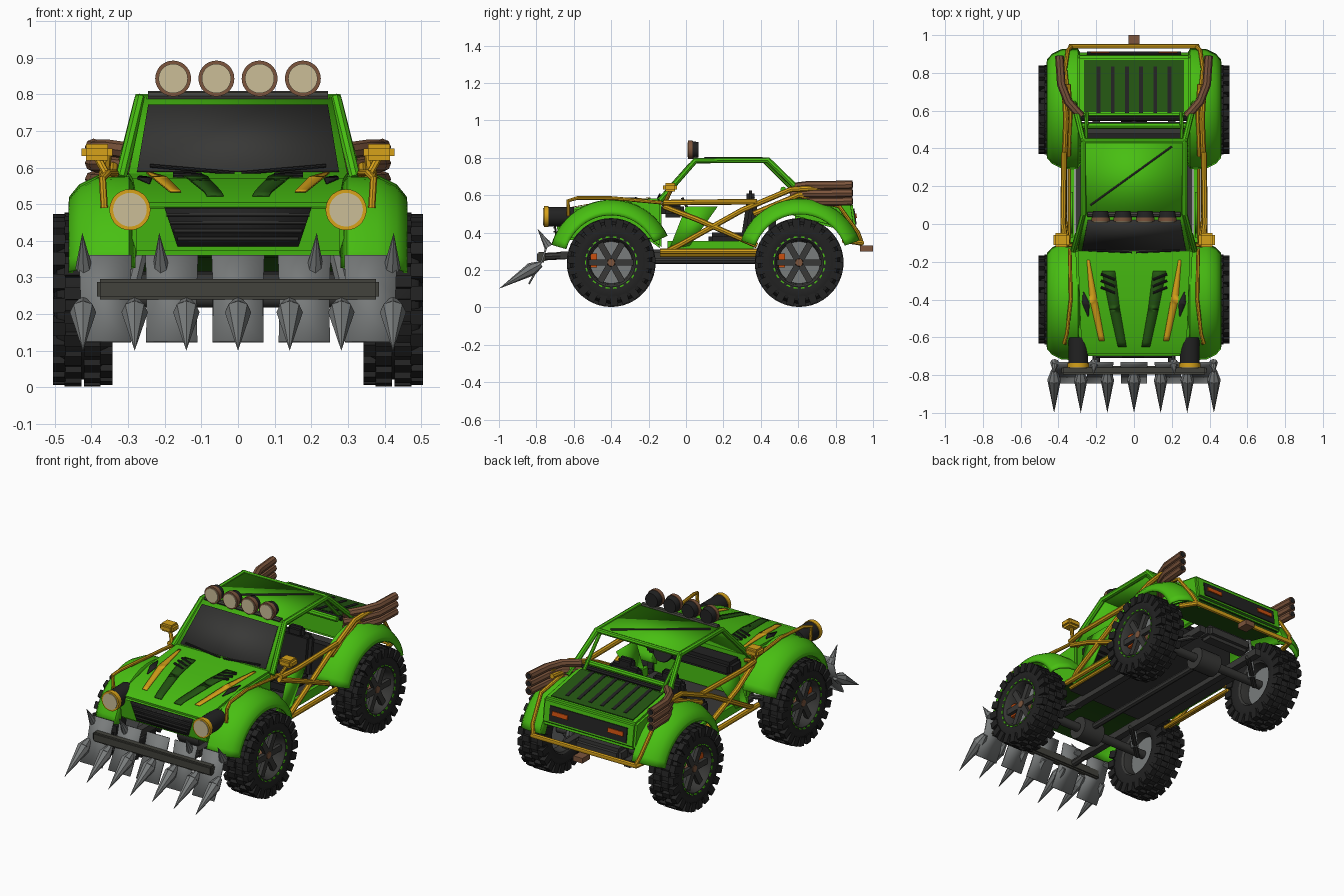
import bpy, bmesh, math
from mathutils import Matrix, Vector

if "Cube" in bpy.data.objects:
    bpy.data.objects.remove(bpy.data.objects["Cube"])


def mat(name, *rgb):
    m = bpy.data.materials.new(name)
    m.use_nodes = True
    m.diffuse_color = (*rgb, 1)
    m.node_tree.nodes["Principled BSDF"].inputs["Base Color"].default_value = (*rgb, 1)
    return m


green = mat("leaf green", .065, .52, .006)
moss = mat("dark green", .017, .09, .006)
yellow = mat("amber yellow", .68, .36, .01)
black = mat("rubber black", .016, .016, .016)
dark = mat("charcoal", .04, .04, .038)
gun = mat("gunmetal", .055, .055, .045)
steel = mat("steel", .19, .2, .2)
brown = mat("rust brown", .2, .09, .045)
lens = mat("lamp beige", .6, .51, .31)
orange = mat("signal orange", .6, .08, .005)


def finish(name, me, *mats):
    ob = bpy.data.objects.new(name, me)
    bpy.context.collection.objects.link(ob)
    for m in mats:
        me.materials.append(m)
    me.shade_smooth()
    me.set_sharp_from_angle(angle=math.radians(38))
    return ob


def build(name, bm, *mats):
    bmesh.ops.recalc_face_normals(bm, faces=bm.faces[:])
    me = bpy.data.meshes.new(name)
    bm.to_mesh(me)
    bm.free()
    return finish(name, me, *mats)


def add_box(bm, matrix, size):
    bmesh.ops.create_cube(bm, size=1, matrix=matrix @ Matrix.Diagonal((*size, 1)))


def box(name, at, size, m, tilt=0, bevel=0):
    bm = bmesh.new()
    add_box(bm, Matrix.Translation(at) @ Matrix.Rotation(tilt, 4, 'X'), size)
    if bevel:
        bmesh.ops.bevel(bm, geom=bm.edges[:], offset=bevel, segments=2, affect='EDGES')
    return build(name, bm, m)


def cyl(name, a, b, r1, m, r2=None, n=20):
    a, b = Vector(a), Vector(b)
    turn = (b - a).to_track_quat('Z', 'Y').to_matrix().to_4x4()
    bm = bmesh.new()
    bmesh.ops.create_cone(bm, cap_ends=True, segments=n, radius1=r1, radius2=r1 if r2 is None else r2,
                          depth=(b - a).length, matrix=Matrix.Translation((a + b) / 2) @ turn)
    return build(name, bm, m)


def tube(name, pts, r, m):
    cu = bpy.data.curves.new(name, 'CURVE')
    cu.dimensions, cu.bevel_depth, cu.bevel_resolution, cu.use_fill_caps = '3D', r, 2, True
    sp = cu.splines.new('POLY')
    sp.points.add(len(pts) - 1)
    for p, co in zip(sp.points, pts):
        p.co = (*co, 1)
    tmp = bpy.data.objects.new(name, cu)
    bpy.context.collection.objects.link(tmp)
    me = bpy.data.meshes.new_from_object(tmp.evaluated_get(bpy.context.evaluated_depsgraph_get()))
    bpy.data.objects.remove(tmp)
    me.materials.clear()
    return finish(name, me, m)


def grid(name, rows, m, thick, loop=False):
    bm = bmesh.new()
    vs = [[bm.verts.new(p) for p in row] for row in rows]
    for a, b in zip(vs, vs[1:] + (vs[:1] if loop else [])):
        for i in range(len(a) - 1):
            bm.faces.new((a[i], a[i + 1], b[i + 1], b[i]))
    ob = build(name, bm, m)
    if thick:
        mod = ob.modifiers.new("thickness", 'SOLIDIFY')
        mod.thickness, mod.offset = thick, 0
    return ob


def lathe(name, profile, m, n=40):
    rows = [[(x, r * math.cos(t * math.tau / n), r * math.sin(t * math.tau / n)) for x, r in profile]
            for t in range(n)]
    return grid(name, rows, m, 0, True)


def prism(name, profile, half, m, under, taper=0):
    bm = bmesh.new()
    f = bm.faces.new([bm.verts.new((-half, y, z)) for y, z in profile])
    out = bmesh.ops.extrude_face_region(bm, geom=[f])
    bmesh.ops.translate(bm, vec=(2 * half, 0, 0), verts=[v for v in out["geom"] if isinstance(v, bmesh.types.BMVert)])
    for v in bm.verts:
        v.co.x *= 1 + taper * v.co.y
    bmesh.ops.recalc_face_normals(bm, faces=bm.faces[:])
    bmesh.ops.bevel(bm, geom=[e for e in bm.edges if e.calc_face_angle(0) > .6],
                    offset=.012, segments=2, affect='EDGES')
    for f in bm.faces:
        f.material_index = int(f.normal.z < -.5)
    return build(name, bm, m, under)


def mirrored(pts, s):
    return [(s * x, y, z) for x, y, z in pts]


# Hood and nose
HOOD = [(-.7, .5), (-.62, .53), (-.4, .57), (-.13, .585)]
prism("hood_body", HOOD + [(-.13, .31), (-.2, .36), (-.68, .36)], .315, green, moss, .12)


def hood_z(y):
    for (a, za), (b, zb) in zip(HOOD, HOOD[1:]):
        if y <= b:
            return za + (zb - za) * (y - a) / (b - a)
    return HOOD[-1][1]


def stripe(name, rows, m, s):
    pts = []
    for a, b in zip(rows, rows[1:]):
        for k in range(9):
            y, x1, x2 = (p + (q - p) * k / 8 for p, q in zip(a, b))
            pts.append([(s * x, y, hood_z(y) + .004) for x in (x1, x2)])
    grid(name, pts, m, .004)


for s in (-1, 1):
    stripe("hood_yellow_stripe", [(-.19, .235, .25), (-.4, .195, .235), (-.62, .155, .185)], yellow, s)
    stripe("hood_dark_stripe", [(-.25, .1, .17), (-.45, .075, .13), (-.65, .04, .085)], moss, s)
    stripe("hood_black_patch", [(-.36, .265, .27), (-.42, .235, .275), (-.49, .24, .245)], black, s)
    for i in range(3):
        y = -.28 - .035 * i
        tube("hood_louvre", [(s * .1, y - .015, hood_z(y) + .003), (s * .175, y + .015, hood_z(y) + .006)], .007, black)

# Grille and headlights
grid("grille", [[(-.2, -.704, .49), (.2, -.704, .49)], [(-.165, -.695, .385), (.165, -.695, .385)]], black, .009)
for i in range(4):
    z = .405 + .022 * i
    tube("grille_slat", [(-.165 - .01 * i, -.704, z), (.165 + .01 * i, -.704, z)], .005, dark)
for s in (-1, 1):
    x, z = s * .295, .485
    cyl("headlight_housing", (x, -.6, z), (x, -.745, z), .052, black, n=28)
    cyl("headlight_rim", (x, -.735, z), (x, -.76, z), .056, yellow, n=28)
    cyl("headlight_lens", (x, -.755, z), (x, -.764, z), .046, lens, n=28)

# Windshield, roof and roll cage
grid("windshield_frame", [[(-.3, -.14, .575), (.3, -.14, .575)], [(-.255, .05, .79), (.255, .05, .79)]], green, .012)
grid("windshield_glass", [[(-.275, -.139, .59), (.275, -.139, .59)], [(-.245, .02, .77), (.245, .02, .77)]], dark, .008)
grid("roof_panel", [[(-.25, .04, .787), (.25, .04, .787)], [(-.26, .44, .787), (.26, .44, .787)]], green, .014)
tube("roof_diagonal_rod", [(-.23, .1, .798), (.2, .41, .798)], .005, dark)
tube("roof_front_bar", [(-.245, .05, .795), (.245, .05, .795)], .014, gun)
for z, y, m, r in ((.787, .44, green, .014), (.63, .52, green, .016), (.62, .56, black, .014)):
    tube("rear_cross_bar", [(-.28, y, z), (.28, y, z)], r, m)
for s in (-1, 1):
    tube("cage_rail", mirrored([(.32, -.14, .57), (.268, .05, .785), (.268, .44, .787), (.305, .59, .64), (.32, .64, .59)], s), .016, green)
    tube("cage_brace", mirrored([(.255, .42, .78), (.25, .6, .6)], s), .01, green)
    tube("wiper", mirrored([(.01, -.15, .585), (.24, -.14, .605)], s), .005, black)
    # Mirrors
    box("mirror", (s * .385, -.085, .642), (.085, .075, .045), yellow, bevel=.012)
    tube("mirror_stalk", mirrored([(.385, -.08, .63), (.35, -.11, .565), (.3, -.12, .55)], s), .011, yellow)

# Roof lamps
for x in (-.177, -.059, .059, .177):
    cyl("roof_lamp_body", (x, .068, .843), (x, .03, .843), .04, black, .047, 28)
    cyl("roof_lamp_rim", (x, .035, .843), (x, .012, .843), .049, brown, n=28)
    cyl("roof_lamp_lens", (x, .02, .843), (x, .007, .843), .04, lens, n=28)
    tube("roof_lamp_foot", [(x, .05, .81), (x, .05, .79)], .01, black)

# Rear deck and tail
prism("rear_deck", [(.57, .62), (.89, .56), (.91, .42), (.89, .4), (.57, .48)], .3, green, moss)
slope = math.atan2(-.06, .32)
box("deck_inset", (0, .73, .592), (.53, .28, .006), moss, slope)
for i in range(6):
    box("deck_slot", (.075 * (i - 2.5), .71, .598), (.02, .25, .008), black, slope)
box("tail_inset", (0, .902, .485), (.5, .009, .085), black, .14)
for s in (-1, 1):
    box("tail_lamp", (s * .18, .908, .49), (.1, .009, .025), orange, .14)

# Arched fenders
SECTION = [(.285, .3), (.3, .328), (.38, .325), (.43, .3), (.455, .27), (.457, .25)]
for s in (-1, 1):
    for end, cy, first, last, grow in (("front", -.4, 25, 164, 1), ("rear", .61, 20, 160, 1.02)):
        arc = [math.radians(first + (last - first) * i / 20) for i in range(21)]
        grid(end + "_fender", [[(s * x, cy + r * grow * math.cos(a), .243 + r * grow * math.sin(a)) for x, r in SECTION]
                               for a in arc], green, .012)

# Side frame, exhausts and doors
for s in (-1, 1):
    for pts in ([(.36, -.12, .56), (.375, .0, .562), (.37, .38, .565)],
                [(.36, -.1, .3), (.375, -.04, .33), (.37, .3, .52), (.36, .56, .63), (.37, .72, .64)],
                [(.35, -.12, .54), (.375, .06, .47), (.37, .38, .33)],
                [(.37, -.14, .3), (.37, .38, .3)],
                [(.35, .36, .5), (.34, .6, .6), (.35, .74, .61)]):
        tube("side_tube", mirrored(pts, s), .015, yellow)
    tube("lower_tube", mirrored([(.34, -.14, .28), (.34, .4, .28)], s), .011, yellow)
    tube("fender_tube", mirrored([(.365, -.63, .49), (.37, -.63, .57), (.355, -.58, .585), (.335, -.4, .585), (.34, -.13, .56)], s), .01, yellow)
    grid("door_panel", [mirrored([(.33, -.09, .31), (.33, .02, .33)], s), mirrored([(.33, 0, .54), (.33, .17, .54)], s)], green, .012)
    box("sill", (s * .325, .13, .33), (.02, .46, .05), green)
    for i in range(3):
        z = .565 + .044 * i
        tube("exhaust_pipe", mirrored([(.28, .57, z - .01), (.35, .65, z), (.385, .74, z), (.395, .89, z + .003)], s), .023, brown)
        cyl("exhaust_bore", (s * .395, .885, z + .003), (s * .395, .893, z + .003), .015, black)
    tube("rear_stay", mirrored([(.34, .6, .6), (.365, .82, .54), (.35, .92, .4), (.33, .94, .345)], s), .011, yellow)
tube("rear_bumper", [(-.37, .84, .36), (-.335, .94, .345), (.335, .94, .345), (.37, .84, .36)], .015, yellow)
box("tow_hitch", (0, .965, .315), (.06, .07, .03), brown)

# Cabin
box("floor_pan", (0, .18, .3), (.62, .72, .02), dark)
box("dashboard", (0, -.07, .52), (.56, .12, .08), black, bevel=.02)
box("rear_bulkhead", (0, .46, .4), (.58, .04, .2), black)
for s in (-1, 1):
    box("seat_cushion", (s * .14, .22, .36), (.2, .2, .08), black, bevel=.02)
    box("seat_back", (s * .14, .34, .47), (.2, .06, .24), black, -.15, .02)
    box("headrest", (s * .14, .345, .595), (.1, .045, .06), black, bevel=.015)
cyl("steering_wheel", (.14, .0, .53), (.14, .012, .536), .06, black)

# Chassis and suspension
for s in (-1, 1):
    box("chassis_rail", (s * .2, .08, .28), (.04, 1.5, .04), dark)
    for y in (-.4, .605):
        tube("shock_absorber", mirrored([(.3, y + .05, .23), (.25, y + .07, .44)], s), .022, steel)
        tube("control_arm", mirrored([(.36, y, .22), (.18, y + .16, .27)], s), .014, dark)
for y in (-.4, .605):
    cyl("axle", (-.4, y, .243), (.4, y, .243), .025, dark)
    cyl("differential", (-.07, y, .243), (.07, y, .243), .065, dark)
tube("drive_shaft", [(0, -.4, .25), (0, .6, .25)], .018, dark)
box("muffler", (0, .78, .3), (.3, .1, .08), dark, bevel=.02)

# Spiked plow
for i in range(5):
    x = .181 * (i - 2)
    grid("plow_plate", [[(x - .072, -.735, .36), (x + .072, -.735, .36)],
                        [(x - .068, -.77, .25), (x + .068, -.77, .25)],
                        [(x - .07, -.84, .125), (x + .07, -.84, .125)]], steel, .01)
box("plow_bar", (0, -.775, .268), (.77, .045, .055), gun, bevel=.008)
for i in range(7):
    x = .141 * (i - 3)
    cyl("plow_spike", (x, -.825, .205), (x, -1, .1), .036, steel, 0, 8)
    cyl("spike_base", (x, -.775, .232), (x, -.825, .205), .016, steel, .036, 8)
for s in (-1, 1):
    for x in (.42, .21):
        cyl("upper_spike", (s * x, -.735, .325), (s * (x + .005), -.795, .422), .024, steel, 0, 8)
    tube("plow_arm", mirrored([(.2, -.78, .27), (.2, -.6, .28)], s), .02, dark)

# Wheels: built once at the centre, then placed four times
parts = [
    lathe("tyre", [(.07, .13), (.077, .15), (.078, .175), (.07, .205), (.05, .219), (-.05, .219),
                   (-.07, .205), (-.078, .175), (-.077, .15), (-.07, .13)], black),
    lathe("rim", [(.07, .141), (.073, .13), (.06, .12), (0, .112), (-.06, .122), (-.07, .138)], dark),
    cyl("brake_disc", (-.01, 0, 0), (0, 0, 0), .113, steel, n=32),
    cyl("hub", (0, 0, 0), (.058, 0, 0), .026, brown, .02, 12)]
lugs, spokes, studs = bmesh.new(), bmesh.new(), bmesh.new()


def spin(i, n, x, r):
    return Matrix.Rotation(math.tau * i / n, 4, 'X') @ Matrix.Translation((x, r, 0))


for i in range(22):
    for s in (-1, 1):
        add_box(lugs, spin(i + .25 * s, 22, s * .026, .221), (.046, .032, .034))
        add_box(lugs, spin(i + .5 + .25 * s, 22, s * .064, .207), (.034, .052, .04))
    add_box(studs, spin(i, 22, .074, .137), (.008, .007, .02))
for i in range(6):
    add_box(spokes, spin(i, 6, .045, .07), (.022, .1, .034))
parts += [build("tread_lugs", lugs, black), build("rim_studs", studs, green), build("spokes", spokes, dark)]
for s in (-1, 1):
    for y in (-.4, .605):
        box("brake_caliper", (s * .444, y - .093, .25), (.03, .036, .075), orange)
        for p in parts:
            q = p.copy()
            bpy.context.collection.objects.link(q)
            q.location = (s * .424, y, .24)
            q.rotation_euler.z = 0 if s > 0 else math.pi
for p in parts:
    bpy.data.objects.remove(p)
